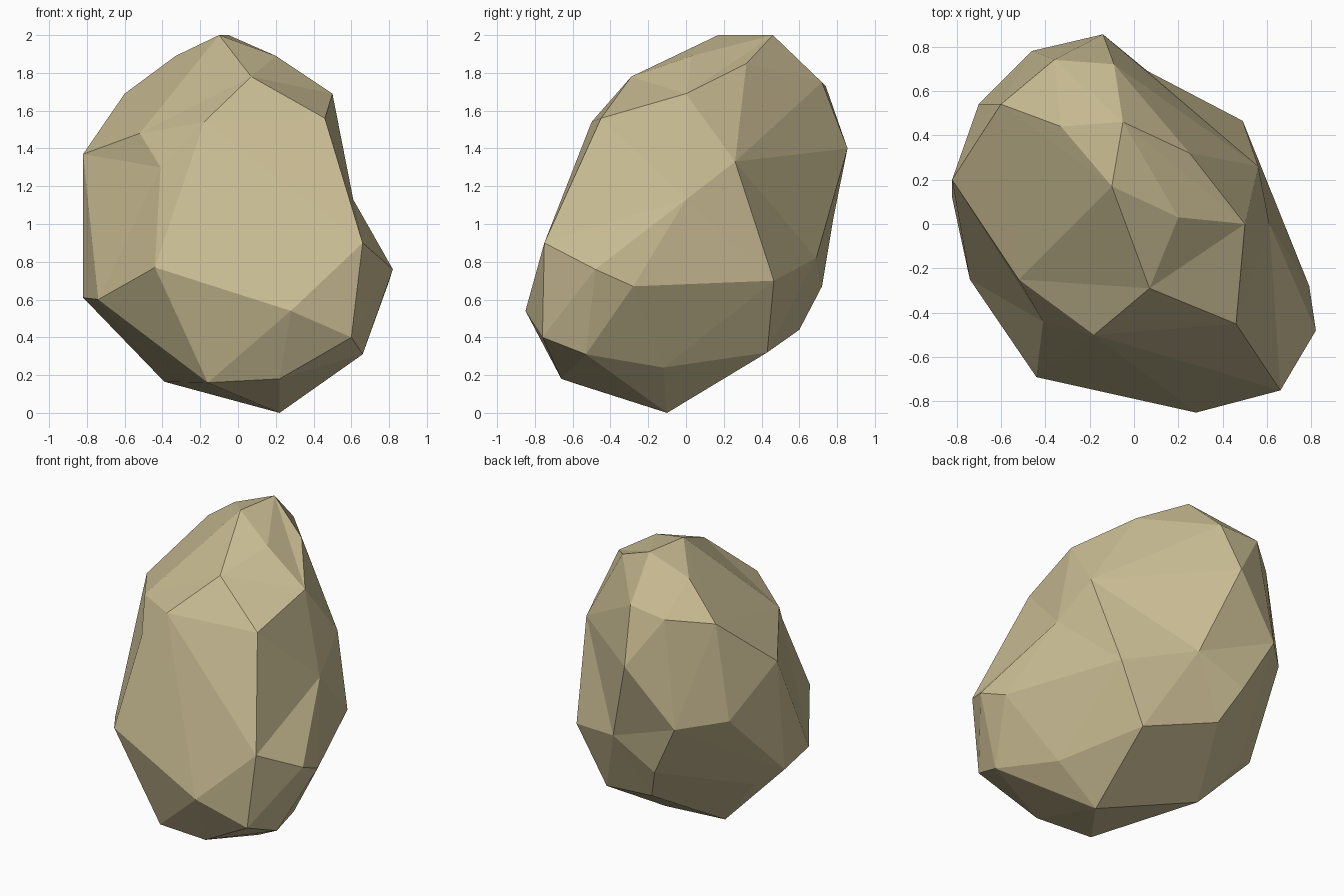
import bpy
import bmesh
from mathutils import Vector

# Remove the default object
default = bpy.data.objects.get("Cube")
if default:
    bpy.data.objects.remove(default, do_unlink=True)

CENTRE = Vector((0, 0, 0.95))

# Chipped corners of the boulder, grouped from the crown down to the foot
crown = [(-.1, .17, 2), (-.05, .46, 2), (.2, .03, 1.89), (.25, .32, 1.85),
         (-.33, .44, 1.89), (-.6, .54, 1.69), (-.36, .74, 1.73), (-.09, .72, 1.75)]
shoulder = [(-.82, .2, 1.37), (-.52, -.25, 1.48), (-.18, -.5, 1.54),
            (.46, -.45, 1.56), (.56, .26, 1.33), (-.14, .855, 1.4)]
belly = [(-.46, .78, 1.03), (-.7, .54, 1.06), (.49, .465, .7), (.66, -.75, .9),
         (.82, -.48, .76), (.79, -.28, .67), (-.44, -.69, .77), (-.74, -.25, .6),
         (-.82, .12, .61), (-.27, .72, .67), (.28, -.85, .54), (-.66, .21, .5)]
foot = [(.6, -.76, .4), (.66, -.53, .31), (.22, -.66, .18), (-.16, -.6, .16),
        (-.39, .14, .165), (.22, -.1, 0), (-.165, .6, .44), (.29, .43, .32),
        (.5, -.12, .24)]

# Shallow hollows: final corner, and the lifted place it is wrapped from
hollows = [((.5, 0, 1.69), (.54, 0, 1.74)),
           ((.07, -.29, 1.78), (.07, -.32, 1.83)),
           ((.61, 0, 1.13), (.82, -.08, 1.12)),
           ((.06, .69, .82), (.1, .78, .83)),
           ((-.41, -.44, 1.3), (-.46, -.52, 1.3))]


def wrap(points):
    """Wrap the points in a faceted skin; also list the points left inside."""
    bm = bmesh.new()
    verts = [bm.verts.new(p) for p in points]
    bmesh.ops.convex_hull(bm, input=verts)
    inside = [i for i, v in enumerate(verts) if not v.link_faces]
    return bm, verts, inside


def build_boulder(name, material):
    solid = [Vector(p) for p in crown + shoulder + belly + foot]
    final = solid + [Vector(low) for low, high in hollows]
    lifted = solid + [Vector(high) for low, high in hollows]

    # Ease buried corners outward until every one belongs to the skin
    bm, verts, inside = wrap(lifted)
    for attempt in range(40):
        if not inside:
            break
        for i in inside:
            lifted[i] = CENTRE + (lifted[i] - CENTRE) * 1.02
        bm.free()
        bm, verts, inside = wrap(lifted)

    # Settle the corners into their final places, which forms the hollows
    for vert, place in zip(verts, final):
        vert.co = place
    loose = [v for v in bm.verts if not v.link_faces]
    bmesh.ops.delete(bm, geom=loose, context="VERTS")
    bmesh.ops.recalc_face_normals(bm, faces=bm.faces)

    mesh = bpy.data.meshes.new(name)
    bm.to_mesh(mesh)
    bm.free()
    mesh.materials.append(material)
    boulder = bpy.data.objects.new(name, mesh)
    bpy.context.scene.collection.objects.link(boulder)
    return boulder


# One sandy stone colour
stone = bpy.data.materials.new("sandy_stone")
stone.use_nodes = True
colour = (.58, .5, .29, 1)
stone.diffuse_color = colour
stone.node_tree.nodes["Principled BSDF"].inputs["Base Color"].default_value = colour

build_boulder("boulder", stone)
